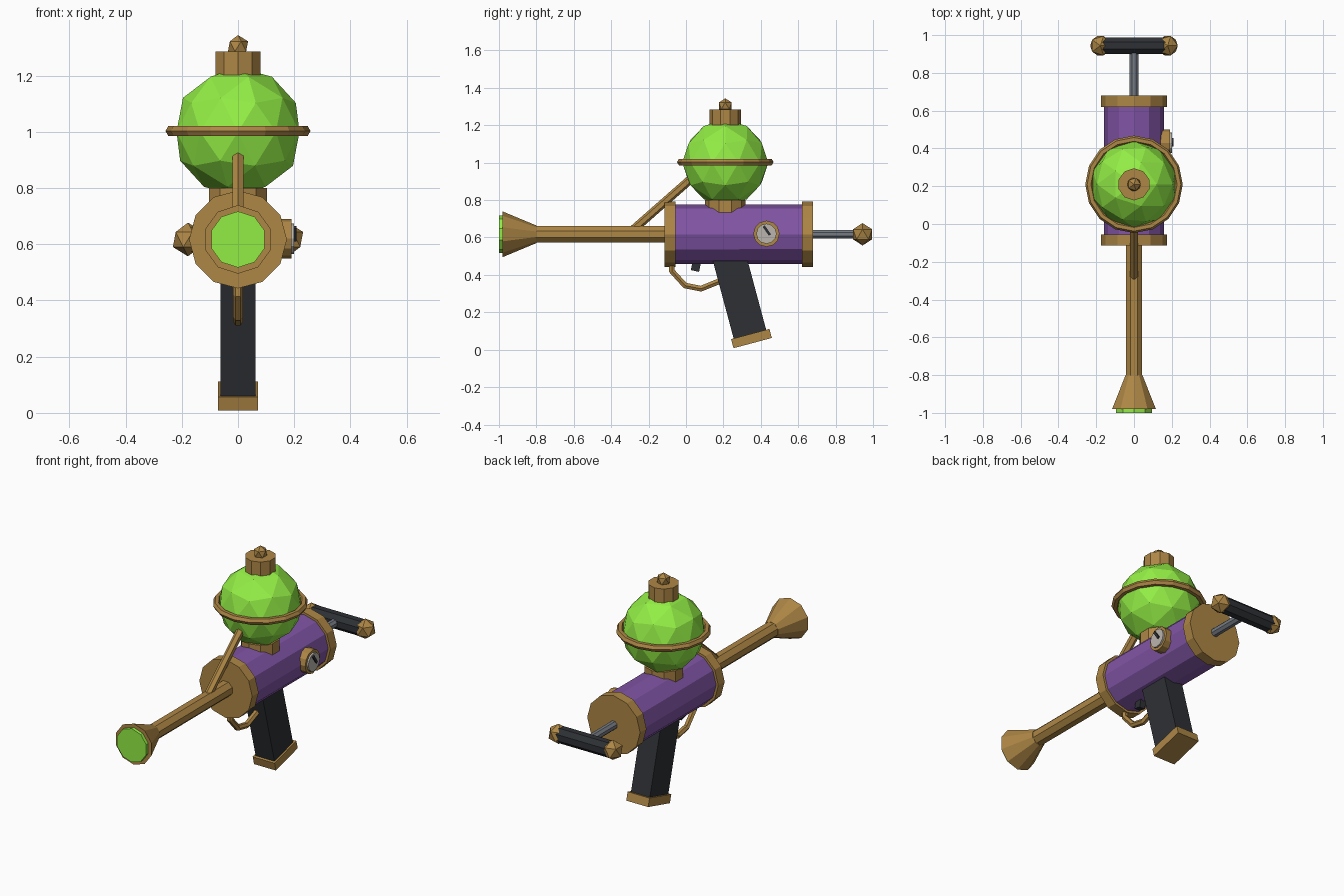
import bpy, bmesh, math
from mathutils import Vector, Matrix

if "Cube" in bpy.data.objects:
    bpy.data.objects.remove(bpy.data.objects["Cube"])


def material(name, rgb):
    m = bpy.data.materials.new(name)
    m.diffuse_color = (*rgb, 1)
    m.use_nodes = True
    m.node_tree.nodes["Principled BSDF"].inputs["Base Color"].default_value = m.diffuse_color
    return m


BRASS = material("brass", (0.42, 0.24, 0.06))
PURPLE = material("purple", (0.22, 0.09, 0.38))
GREEN = material("green", (0.29, 0.85, 0.06))
BLACK = material("black", (0.027, 0.03, 0.035))
STEEL = material("steel", (0.18, 0.2, 0.23))
DIAL = material("dial", (0.5, 0.47, 0.42))


def finish(name, bm, mat):
    me = bpy.data.meshes.new(name)
    bm.to_mesh(me)
    bm.free()
    me.materials.append(mat)
    ob = bpy.data.objects.new(name, me)
    bpy.context.collection.objects.link(ob)
    return ob


def rod(name, p0, p1, r0, mat, sides, r1=None, spin=0):
    """Cylinder or cone frustum between two points."""
    p0, p1 = Vector(p0), Vector(p1)
    d = p1 - p0
    mtx = (Matrix.Translation((p0 + p1) / 2) @ d.to_track_quat('Z', 'Y').to_matrix().to_4x4()
           @ Matrix.Rotation(math.radians(spin), 4, 'Z'))
    bm = bmesh.new()
    bmesh.ops.create_cone(bm, cap_ends=True, segments=sides, radius1=r0,
                          radius2=r0 if r1 is None else r1, depth=d.length, matrix=mtx)
    return finish(name, bm, mat)


def ball(name, centre, r, mat, sub):
    bm = bmesh.new()
    bmesh.ops.create_icosphere(bm, subdivisions=sub, radius=r, matrix=Matrix.Translation(centre))
    return finish(name, bm, mat)


def box(name, centre, size, mat, tilt=0):
    bm = bmesh.new()
    bmesh.ops.create_cube(bm, size=1, matrix=Matrix.Translation(centre)
                          @ Matrix.Rotation(math.radians(tilt), 4, 'X') @ Matrix.Diagonal((*size, 1)))
    return finish(name, bm, mat)


Z = 0.617   # height of the barrel axis
TY = 0.21   # tank centre along y

# body and its end caps
rod("body", (0, -0.08, Z), (0, 0.65, Z), 0.16, PURPLE, 12)
rod("front_cap", (0, -0.115, Z), (0, -0.055, Z), 0.174, BRASS, 12)
rod("back_cap", (0, 0.62, Z), (0, 0.68, Z), 0.174, BRASS, 12)

# barrel, flared muzzle and glowing lens
rod("barrel", (0, -0.82, Z), (0, -0.1, Z), 0.047, BRASS, 8, spin=22.5)
rod("muzzle", (0, -0.98, Z), (0, -0.80, Z), 0.122, BRASS, 10, r1=0.047)
rod("muzzle_lens", (0, -1.0, Z), (0, -0.96, Z), 0.1, GREEN, 10)

# tank with neck, ring, collar and knob
ball("tank", (0, TY, 1.0), 0.23, GREEN, 2)
rod("tank_neck", (0, TY, 0.70), (0, TY, 0.80), 0.108, BRASS, 10)
rod("tank_collar", (0, TY, 1.20), (0, TY, 1.285), 0.085, BRASS, 10)
ball("tank_knob", (0, TY, 1.304), 0.04, BRASS, 1)
bpy.ops.mesh.primitive_torus_add(location=(0, TY, 1.003), major_radius=0.238, minor_radius=0.02,
                                 major_segments=16, minor_segments=6)
ring = bpy.context.object
ring.name = "tank_ring"
ring.data.materials.append(BRASS)

# feed pipe from tank to barrel
rod("feed_pipe", (0, -0.29, 0.635), (0, 0.04, 0.925), 0.023, BRASS, 6)

# pressure gauge on the right side
GY, GZ = 0.43, 0.62
rod("gauge_case", (0.13, GY, GZ), (0.19, GY, GZ), 0.07, BRASS, 12)
rod("gauge_face", (0.18, GY, GZ), (0.2, GY, GZ), 0.054, DIAL, 12)
box("gauge_needle", (0.202, GY + 0.002, GZ + 0.017), (0.012, 0.014, 0.058), BLACK, 35)

# pump rod and handle
PY = 0.944
rod("pump_rod", (0, 0.66, Z), (0, PY, Z), 0.025, STEEL, 8, spin=22.5)
rod("pump_handle", (-0.18, PY, Z), (0.18, PY, Z), 0.048, BLACK, 8, spin=22.5)
for side, name in ((-1, "left"), (1, "right")):
    ball(f"handle_{name}_knob", (side * 0.178, PY, Z), 0.06, BRASS, 1)

# raked grip with butt plate
box("grip", (0, 0.286, 0.291), (0.124, 0.18, 0.46), BLACK, 15)
box("grip_base", (0, 0.35, 0.0595), (0.144, 0.212, 0.05), BRASS, 15)

# trigger and its guard
box("trigger", (0, 0.055, 0.455), (0.036, 0.045, 0.07), BLACK, -12)
cu = bpy.data.curves.new("trigger_guard", 'CURVE')
cu.dimensions = '3D'
cu.bevel_depth = 0.018
cu.bevel_resolution = 1
cu.use_fill_caps = True
path = [(-0.075, 0.49), (-0.075, 0.42), (-0.005, 0.343), (0.08, 0.326), (0.2, 0.375)]
sp = cu.splines.new('POLY')
sp.points.add(len(path) - 1)
for pt, (y, z) in zip(sp.points, path):
    pt.co = (0, y, z, 1)
sp.use_smooth = False
cu.materials.append(BRASS)
bpy.context.collection.objects.link(bpy.data.objects.new("trigger_guard", cu))
